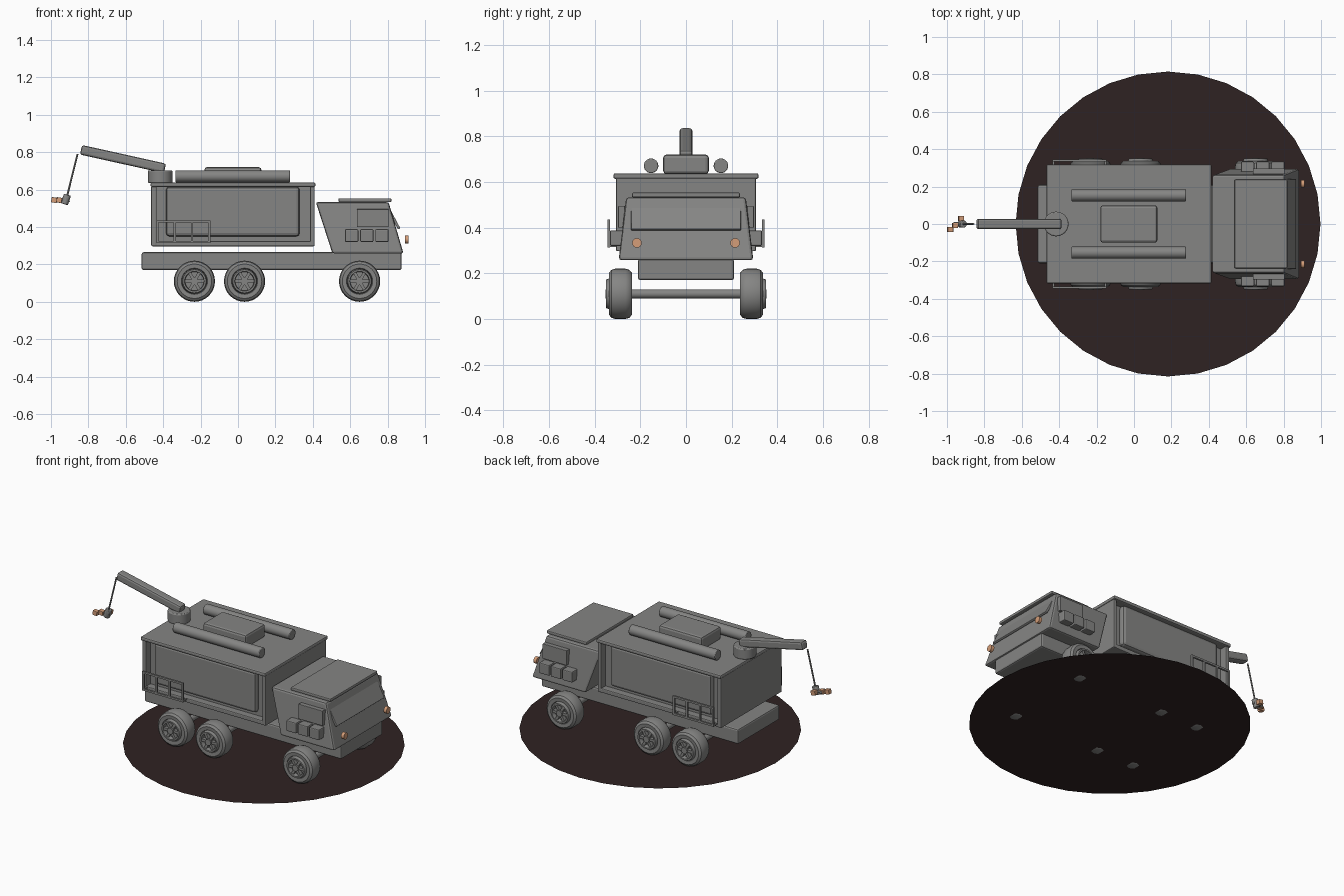
import bpy, bmesh, math
from mathutils import Matrix, Vector

if "Cube" in bpy.data.objects:
    bpy.data.objects.remove(bpy.data.objects["Cube"])


def material(name, rgb):
    m = bpy.data.materials.new(name)
    m.diffuse_color = (*rgb, 1)
    m.use_nodes = True
    m.node_tree.nodes["Principled BSDF"].inputs["Base Color"].default_value = m.diffuse_color
    return m


GREY = material("grey_metal", (0.235, 0.235, 0.23))
ORANGE = material("amber", (0.66, 0.34, 0.19))
DARK = material("dark_ground", (0.028, 0.016, 0.016))


def finish(name, bm, mat, bevel=0, segments=2, smooth=False):
    bmesh.ops.recalc_face_normals(bm, faces=bm.faces)
    me = bpy.data.meshes.new(name)
    bm.to_mesh(me)
    bm.free()
    ob = bpy.data.objects.new(name, me)
    bpy.context.collection.objects.link(ob)
    me.materials.append(mat)
    if bevel:
        mod = ob.modifiers.new("bevel", 'BEVEL')
        mod.width, mod.segments, mod.limit_method = bevel, segments, 'ANGLE'
    if smooth:
        bpy.ops.object.select_all(action='DESELECT')
        ob.select_set(True)
        bpy.context.view_layer.objects.active = ob
        bpy.ops.object.shade_smooth_by_angle(angle=math.radians(35))
    return ob


def box(name, x, y, z, mat=GREY, bevel=0.006, rot=None):
    """Box from (min, max) ranges, optionally turned about its centre."""
    bm = bmesh.new()
    size = [b - a for a, b in (x, y, z)]
    mid = Vector([(a + b) / 2 for a, b in (x, y, z)])
    m = Matrix.Translation(mid) @ (rot or Matrix()) @ Matrix.Diagonal((*size, 1))
    bmesh.ops.create_cube(bm, size=1, matrix=m)
    return finish(name, bm, mat, bevel)


def rod(name, a, b, r, mat=GREY, n=24, bevel=0):
    """Cylinder between two points."""
    a, b = Vector(a), Vector(b)
    d = b - a
    bm = bmesh.new()
    m = Matrix.Translation((a + b) / 2) @ d.to_track_quat('Z', 'Y').to_matrix().to_4x4()
    bmesh.ops.create_cone(bm, cap_ends=True, segments=n, radius1=r, radius2=r,
                          depth=d.length, matrix=m)
    return finish(name, bm, mat, bevel, smooth=True)


def lathe(name, profile, centre, n=32):
    """Closed (radius, y) profile spun about the y axis."""
    bm = bmesh.new()
    rings = []
    for i in range(n):
        t = 2 * math.pi * i / n
        rings.append([bm.verts.new((centre[0] + r * math.cos(t), y, centre[1] + r * math.sin(t)))
                      for r, y in profile])
    k = len(profile)
    for i in range(n):
        p, q = rings[i], rings[(i + 1) % n]
        for j in range(k):
            bm.faces.new((p[j], p[(j + 1) % k], q[(j + 1) % k], q[j]))
    return finish(name, bm, GREY, smooth=True)


def span(s, a, b):
    """Depth range mirrored to side s."""
    return tuple(sorted((s * a, s * b)))


# Ground disc
bm = bmesh.new()
bmesh.ops.create_circle(bm, cap_ends=True, segments=32, radius=0.815,
                        matrix=Matrix.Translation((0.182, 0, 0.004)))
finish("ground_disc", bm, DARK)

# Chassis
box("chassis", (-0.515, 0.875), (-0.21, 0.21), (0.17, 0.265), bevel=0.01)

# Cargo body: recessed core, end frames, sills and roof
box("body_core", (-0.455, 0.4), (-0.262, 0.262), (0.3, 0.62))
box("rear_frame", (-0.464, -0.435), (-0.307, 0.307), (0.297, 0.62))
box("front_frame", (0.385, 0.41), (-0.307, 0.307), (0.297, 0.62))
box("body_floor", (-0.46, 0.405), (-0.305, 0.305), (0.297, 0.325))
box("body_roof", (-0.468, 0.414), (-0.318, 0.318), (0.614, 0.638), bevel=0.008)

# Cab: tapered block
bm = bmesh.new()
profile = [(0.505, 0.258, 0.295), (0.885, 0.258, 0.295), (0.805, 0.533, 0.262), (0.416, 0.533, 0.262)]
sides = [[bm.verts.new((x, s * w, z)) for x, z, w in profile] for s in (-1, 1)]
for side in sides:
    bm.faces.new(side)
for i in range(4):
    j = (i + 1) % 4
    bm.faces.new((sides[0][i], sides[0][j], sides[1][j], sides[1][i]))
finish("cab", bm, GREY, 0.012)
box("cab_roof", (0.537, 0.82), (-0.237, 0.237), (0.533, 0.553))
box("windshield", (0.826, 0.84), (-0.24, 0.24), (0.383, 0.505), bevel=0.003,
    rot=Matrix.Rotation(math.radians(-28), 4, 'Y'))

for s, tag in ((-1, "right"), (1, "left")):
    # Side panel
    box(f"side_panel_{tag}", (-0.385, 0.33), span(s, 0.25, 0.298), (0.35, 0.615), bevel=0.018)
    # Guard rail
    for z in (0.32, 0.43):
        box(f"guard_rail_{tag}", (-0.436, -0.147), span(s, 0.333, 0.345), (z - 0.006, z + 0.006), bevel=0)
    for i in range(4):
        x = -0.43 + i * 0.0923
        box(f"guard_post_{tag}", (x - 0.006, x + 0.006), span(s, 0.333, 0.345), (0.314, 0.436), bevel=0)
    for x in (-0.43, -0.153):
        box(f"guard_bracket_{tag}", (x - 0.005, x + 0.005), span(s, 0.3, 0.336), (0.315, 0.325), bevel=0)
    # Cab window plate and storage boxes
    box(f"side_window_{tag}", (0.635, 0.805), span(s, 0.268, 0.297), (0.4, 0.495), bevel=0.002)
    for i in range(3):
        x = 0.572 + i * 0.081
        box(f"storage_box_{tag}", (x, x + 0.071), span(s, 0.27, 0.333), (0.32, 0.388))
    # Headlight
    rod(f"headlight_{tag}", (0.892, s * 0.215, 0.333), (0.912, s * 0.215, 0.333), 0.021, ORANGE, 16)
    # Roof tube
    rod(f"roof_tube_{tag}", (-0.334, s * 0.153, 0.671), (0.278, s * 0.153, 0.671), 0.032, bevel=0.004)
    # Wheels
    for cx in (-0.233, 0.035, 0.65):
        c = (cx, 0.11)
        tyre = [(0.066, 0.24), (0.092, 0.237), (0.105, 0.248), (0.11, 0.265), (0.11, 0.31),
                (0.105, 0.327), (0.092, 0.337), (0.07, 0.335), (0.066, 0.325)]
        lathe(f"tyre_{tag}", [(r, s * y) for r, y in tyre], c)
        rim = [(0.067, 0.25), (0.067, 0.338), (0.062, 0.35), (0.053, 0.35), (0.05, 0.34), (0.05, 0.25)]
        lathe(f"rim_{tag}", [(r, s * y) for r, y in rim], c)
        rod(f"wheel_disc_{tag}", (cx, s * 0.245, 0.11), (cx, s * 0.322, 0.11), 0.06)
        rod(f"hub_{tag}", (cx, s * 0.3, 0.11), (cx, s * 0.353, 0.11), 0.02, n=16)
        for k in range(3):
            box(f"spokes_{tag}", (cx - 0.053, cx + 0.053), span(s, 0.315, 0.345), (0.102, 0.118), bevel=0,
                rot=Matrix.Rotation(math.pi * k / 3, 4, 'Y'))
for cx in (-0.233, 0.035, 0.65):
    rod("axle", (cx, -0.25, 0.11), (cx, 0.25, 0.11), 0.02, n=12)

# Roof hatch
box("roof_hatch", (-0.18, 0.125), (-0.1, 0.1), (0.635, 0.72), bevel=0.014)

# Crane: turret, boom, cable and hook
rod("crane_turret", (-0.416, 0, 0.635), (-0.416, 0, 0.703), 0.066, n=32, bevel=0.006)
box("crane_boom", (-0.845, -0.385), (-0.028, 0.028), (0.737, 0.789), bevel=0.012,
    rot=Matrix.Rotation(math.radians(12.5), 4, 'Y'))
rod("crane_cable", (-0.858, 0, 0.79), (-0.915, 0, 0.56), 0.005, n=8)
rod("hook_block", (-0.928, 0, 0.522), (-0.912, 0, 0.572), 0.02, n=12, bevel=0.003)
rod("hook_bar", (-0.965, 0, 0.542), (-0.9, 0, 0.546), 0.011, n=8)
tilt = Matrix.Rotation(math.radians(10), 4, 'Y')
for x, y in ((-0.983, -0.029), (-0.957, -0.008), (-0.925, 0.029)):
    box("hook_claw", (x - 0.015, x + 0.015), (y - 0.014, y + 0.014), (0.53, 0.558), ORANGE, 0.002, tilt)
